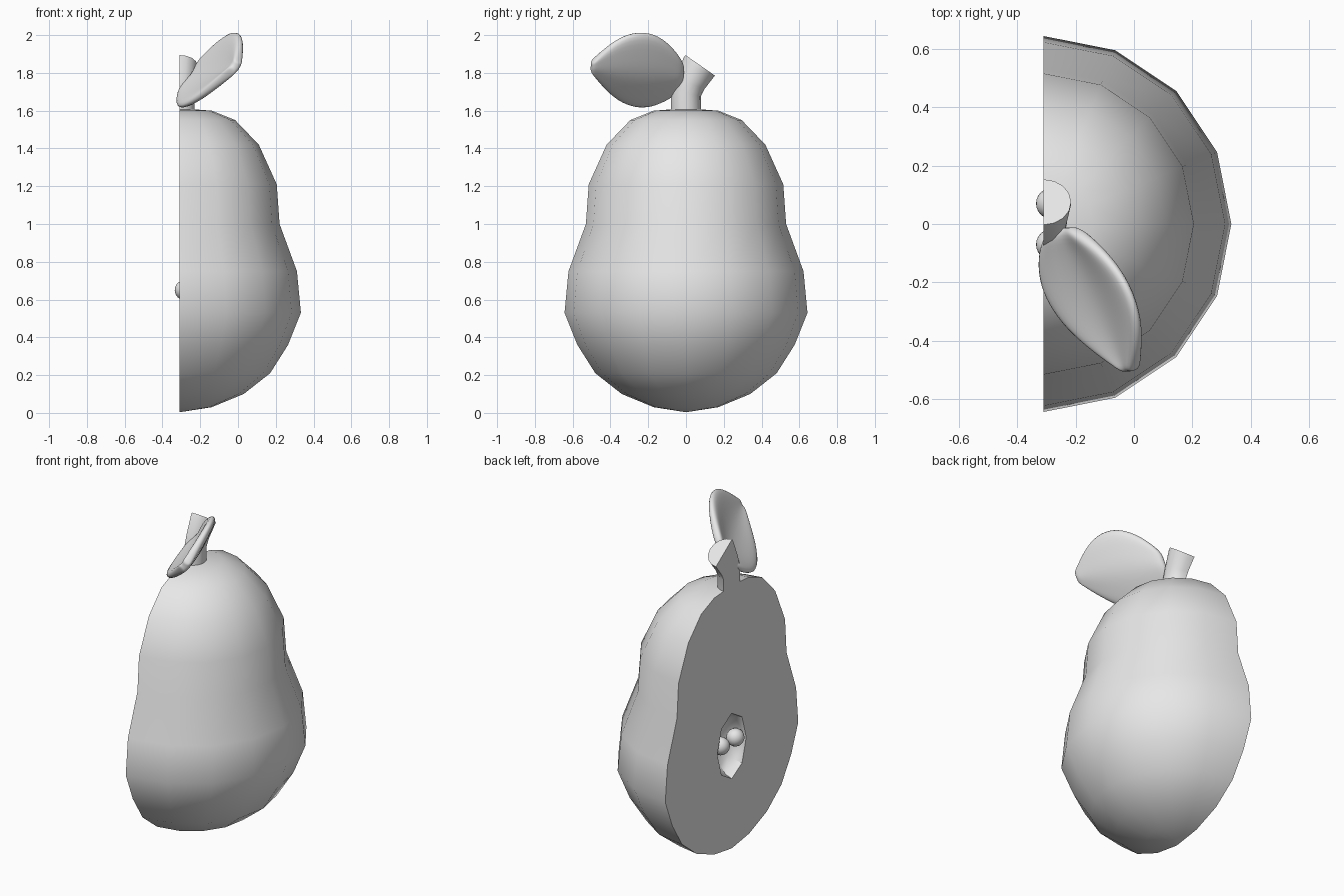
import bpy, bmesh, math
from mathutils import Vector

cube = bpy.data.objects.get("Cube")
if cube:
    bpy.data.objects.remove(cube, do_unlink=True)

CUT_X = -0.31   # plane of the sliced face
STEPS = 8       # sides around the half turn

grey = bpy.data.materials.new("light_grey")
grey.use_nodes = True
grey.diffuse_color = (0.8, 0.8, 0.8, 1)
grey.node_tree.nodes["Principled BSDF"].inputs["Base Color"].default_value = (0.8, 0.8, 0.8, 1)


def make_object(name, bm):
    bmesh.ops.recalc_face_normals(bm, faces=bm.faces)
    mesh = bpy.data.meshes.new(name)
    bm.to_mesh(mesh)
    bm.free()
    mesh.materials.append(grey)
    obj = bpy.data.objects.new(name, mesh)
    bpy.context.collection.objects.link(obj)
    return obj


def activate(obj):
    bpy.ops.object.select_all(action="DESELECT")
    obj.select_set(True)
    bpy.context.view_layer.objects.active = obj


def smooth(obj, degrees=35):
    activate(obj)
    bpy.ops.object.shade_smooth_by_angle(angle=math.radians(degrees))


def half_loft(name, rings):
    """Loft half circles (y, z, radius, tilt) and close the sliced side."""
    bm = bmesh.new()
    loops = []
    for cy, cz, r, tilt in rings:
        loop = []
        for i in range(STEPS + 1):
            a = math.pi * (i / STEPS - 0.5)
            u = r * math.sin(a)
            loop.append(bm.verts.new((CUT_X + r * math.cos(a),
                                      cy + u * math.cos(tilt),
                                      cz - u * math.sin(tilt))))
        loops.append(loop)
    n = STEPS + 1
    for low, high in zip(loops, loops[1:]):
        for i in range(n):
            j = (i + 1) % n
            bm.faces.new((low[i], low[j], high[j], high[i]))
    bm.faces.new(loops[0])
    bm.faces.new(loops[-1])
    return make_object(name, bm)


def ball(name, centre, size, segments, rings):
    """Ellipsoid with its poles along x."""
    bm = bmesh.new()
    bmesh.ops.create_uvsphere(bm, u_segments=segments, v_segments=rings, radius=1)
    for v in bm.verts:
        p = Vector((v.co.z, v.co.x, v.co.y))
        v.co = Vector(centre) + Vector(a * b for a, b in zip(p, size))
    return make_object(name, bm)


# Halved fruit body, as radius and height pairs
profile = [(0.01, 0.005), (0.17, 0.03), (0.34, 0.1), (0.48, 0.21), (0.575, 0.36),
           (0.643, 0.53), (0.622, 0.75), (0.53, 1.0), (0.515, 1.21), (0.42, 1.42),
           (0.295, 1.55), (0.17, 1.6), (0.01, 1.612)]
body = half_loft("fruit_body", [(0, z, r, 0) for r, z in profile])

# Seed cavity carved into the flat face
cutter = ball("cavity_cutter", (CUT_X, 0, 0.63), (0.11, 0.14, 0.2), 8, 8)
cutter.hide_render = True
cut = body.modifiers.new("cavity", "BOOLEAN")
cut.operation = "DIFFERENCE"
cut.solver = "EXACT"
cut.object = cutter
activate(body)
bpy.ops.object.modifier_apply(modifier=cut.name)
bpy.data.objects.remove(cutter, do_unlink=True)
smooth(body)

# Two seeds
for side, y in (("left", -0.07), ("right", 0.07)):
    smooth(ball("seed_" + side, (-0.285, y, 0.65), (0.05, 0.052, 0.052), 16, 12), 60)

# Halved stem, flaring to a slanted top
stem = half_loft("stem", [(0, 1.55, 0.08, 0), (0, 1.69, 0.08, 0.15),
                          (0.02, 1.745, 0.083, 0.4), (0.063, 1.823, 0.094, 0.61),
                          (0.075, 1.84, 0.095, 0.61)])
smooth(stem)

# Cupped leaf: stations along the midrib with a half width each
base, tip = Vector((-0.25, -0.015, 1.785)), Vector((-0.012, -0.505, 1.835))
across = Vector((0.14, 0.02, 0.2))
inward = (tip - base).cross(across).normalized()
stations = [(0, 0.3), (0.12, 0.68), (0.3, 0.97), (0.48, 1.02),
            (0.66, 0.88), (0.82, 0.58), (0.94, 0.27), (1, 0.1)]
bm = bmesh.new()
rows = []
for t, width in stations:
    row = []
    for s in (-1, -0.5, 0, 0.5, 1):
        cup = 0.045 * width * (abs(s) - 0.6)
        row.append(bm.verts.new(base.lerp(tip, t) + across * (s * width) + inward * cup))
    rows.append(row)
for a, b in zip(rows, rows[1:]):
    for i in range(4):
        bm.faces.new((a[i], a[i + 1], b[i + 1], b[i]))
leaf = make_object("leaf", bm)
thick = leaf.modifiers.new("thickness", "SOLIDIFY")
thick.thickness = 0.05
thick.offset = 0
round_off = leaf.modifiers.new("rounding", "SUBSURF")
round_off.levels = round_off.render_levels = 2
activate(leaf)
bpy.ops.object.modifier_apply(modifier=thick.name)
bpy.ops.object.modifier_apply(modifier=round_off.name)
smooth(leaf, 60)
